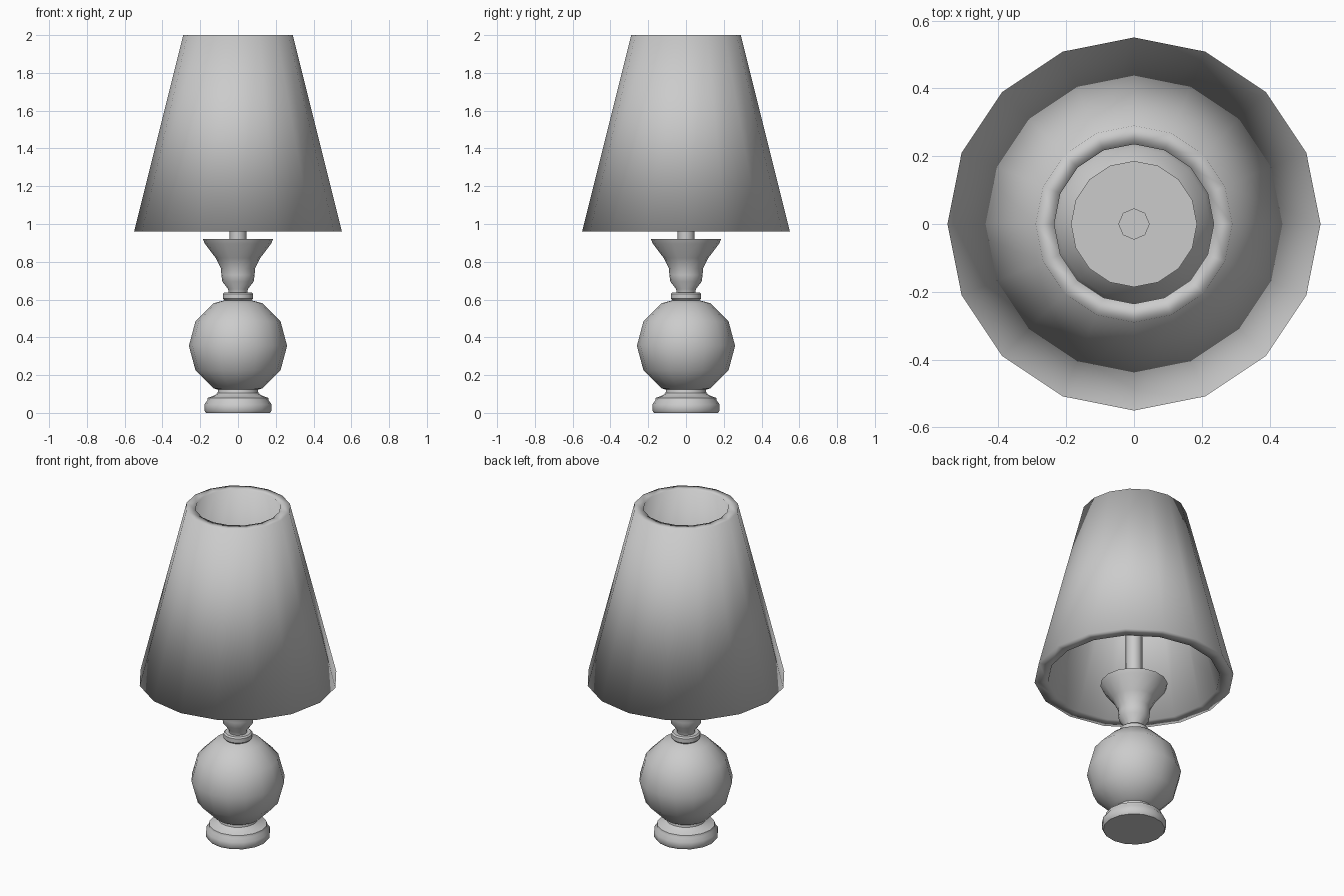
import bpy, bmesh, math

cube = bpy.data.objects.get("Cube")
if cube:
    bpy.data.objects.remove(cube, do_unlink=True)

grey = bpy.data.materials.new("plain_grey")
grey.use_nodes = True
colour = (0.6, 0.6, 0.6, 1)
grey.diffuse_color = colour
grey.node_tree.nodes["Principled BSDF"].inputs["Base Color"].default_value = colour


def lathe(name, profile, sides=16, closed=False, sharp=40):
    """Turn (radius, height) points about z; zero radius makes a pole."""
    bm = bmesh.new()
    rings = []
    for r, z in profile:
        count = sides if r > 0 else 1
        rings.append([bm.verts.new((r * math.cos(math.tau * i / sides),
                                    r * math.sin(math.tau * i / sides), z))
                      for i in range(count)])
    pairs = list(zip(rings, rings[1:]))
    if closed:
        pairs.append((rings[-1], rings[0]))
    for a, b in pairs:
        for i in range(sides):
            j = (i + 1) % sides
            corners = [a[i % len(a)], a[j % len(a)], b[j % len(b)], b[i % len(b)]]
            bm.faces.new(list(dict.fromkeys(corners)))
    if not closed:
        for ring in (rings[0], rings[-1]):
            if len(ring) > 1:
                bm.faces.new(ring)
    bmesh.ops.recalc_face_normals(bm, faces=bm.faces)
    mesh = bpy.data.meshes.new(name)
    bm.to_mesh(mesh)
    bm.free()
    mesh.materials.append(grey)
    obj = bpy.data.objects.new(name, mesh)
    bpy.context.collection.objects.link(obj)
    bpy.ops.object.select_all(action='DESELECT')
    obj.select_set(True)
    bpy.context.view_layer.objects.active = obj
    if sharp:
        bpy.ops.object.shade_smooth_by_angle(angle=math.radians(sharp))
    else:
        bpy.ops.object.shade_smooth()
    return obj


# Moulded foot
lathe("foot", [(0.17, 0), (0.178, 0.012), (0.178, 0.045), (0.163, 0.065),
               (0.16, 0.08), (0.125, 0.092), (0.108, 0.105), (0.105, 0.125)])

# Ball body, one ring every thirty degrees
lathe("ball_body", [(0.26 * math.cos(math.radians(a)) if abs(a) < 90 else 0,
                     0.355 + 0.26 * math.sin(math.radians(a)))
                    for a in range(-90, 91, 30)])

# Rounded collar and flared cup
lathe("collar", [(0.07, 0.595), (0.08, 0.605), (0.08, 0.63), (0.072, 0.638)])
lathe("flared_cup", [(0.05, 0.63), (0.052, 0.655), (0.083, 0.695), (0.088, 0.73),
                     (0.09, 0.765), (0.118, 0.82), (0.175, 0.895), (0.186, 0.92)])

# Stem inside the shade
lathe("stem", [(0.046, 0.91), (0.046, 1.4)], sides=8, sharp=50)

# Thick hollow shade
lathe("shade", [(0.55, 0.96), (0.29, 2), (0.235, 2), (0.475, 0.96)],
      closed=True, sharp=0)
